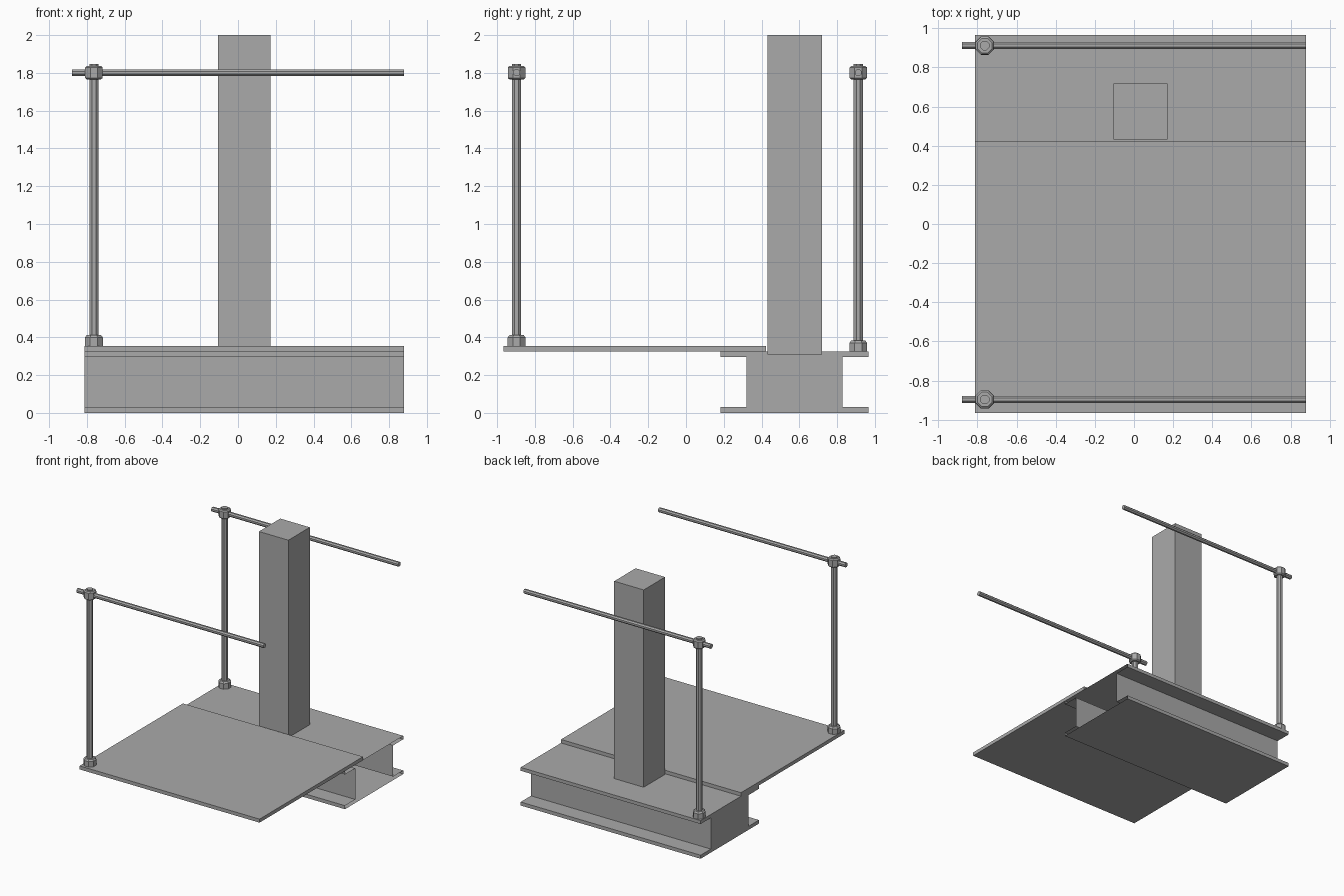
import bpy, bmesh
from math import pi, cos, sin
from mathutils import Matrix, Vector

cube = bpy.data.objects.get("Cube")
if cube:
    bpy.data.objects.remove(cube, do_unlink=True)

GREY = (0.4, 0.4, 0.4, 1)
steel = bpy.data.materials.new("steel_grey")
steel.use_nodes = True
steel.diffuse_color = GREY
steel.node_tree.nodes["Principled BSDF"].inputs["Base Color"].default_value = GREY

X0, X1 = -0.813, 0.878   # beam and deck ends
POST_X = -0.763
FLANGE_TOP, DECK_TOP = 0.324, 0.354
RAIL_Z = 1.801


def finish(name, bm):
    mesh = bpy.data.meshes.new(name)
    bm.to_mesh(mesh)
    bm.free()
    mesh.materials.append(steel)
    obj = bpy.data.objects.new(name, mesh)
    bpy.context.scene.collection.objects.link(obj)
    return obj


def box(name, lo, hi):
    lo, hi = Vector(lo), Vector(hi)
    bm = bmesh.new()
    place = Matrix.Translation((lo + hi) / 2) @ Matrix.Diagonal((hi - lo).to_4d())
    bmesh.ops.create_cube(bm, size=1, matrix=place)
    return finish(name, bm)


def turned(name, base, profile, axis="z", sides=8):
    """Faceted solid from (radius, distance) rings along one axis."""
    bm = bmesh.new()
    rings = []
    for r, h in profile:
        r /= cos(pi / sides)
        ring = []
        for i in range(sides):
            a = (i + 0.5) * 2 * pi / sides
            u, v = r * cos(a), r * sin(a)
            offset = (u, v, h) if axis == "z" else (h, u, v)
            ring.append(bm.verts.new(Vector(base) + Vector(offset)))
        rings.append(ring)
    for a, b in zip(rings, rings[1:]):
        for i in range(sides):
            j = (i + 1) % sides
            bm.faces.new((a[i], a[j], b[j], b[i]))
    bm.faces.new(rings[0][::-1])
    bm.faces.new(rings[-1])
    return finish(name, bm)


# Hollow flanged beam: closed at its right end, open at its left end
bm = bmesh.new()
section = [(0.182, 0), (0.965, 0), (0.965, 0.03), (0.828, 0.03),
           (0.828, 0.295), (0.965, 0.295), (0.965, FLANGE_TOP),
           (0.182, FLANGE_TOP), (0.182, 0.295), (0.32, 0.295),
           (0.32, 0.03), (0.182, 0.03)]
near, far = ([bm.verts.new((x, y, z)) for y, z in section] for x in (X0, X1))
for i in range(len(section)):
    j = (i + 1) % len(section)
    bm.faces.new((near[i], far[i], far[j], near[j]))
bm.faces.new(near)
for f in bm.faces:
    f.normal_flip()
bmesh.ops.recalc_face_normals(bm, faces=bm.faces)
finish("flanged_beam", bm)

# Deck and column
box("deck_plate", (X0, -0.965, FLANGE_TOP), (X1, 0.423, DECK_TOP))
box("column", (-0.106, 0.432, 0.308), (0.171, 0.719, 2.0))

# Handrails: foot, post, collar and rail on each side
for side, y, floor in (("front", -0.897, DECK_TOP), ("back", 0.912, FLANGE_TOP)):
    turned(side + "_post_foot", (POST_X, y, floor),
           [(0.047, 0), (0.047, 0.046), (0.037, 0.059)])
    turned(side + "_post", (POST_X, y, floor), [(0.024, 0), (0.024, 1.846 - floor)])
    turned(side + "_rail_collar", (POST_X, y, RAIL_Z),
           [(0.037, -0.036), (0.046, -0.028), (0.046, 0.028), (0.037, 0.036)])
    turned(side + "_rail", (0, y, RAIL_Z), [(0.018, -0.878), (0.018, X1)], axis="x")
